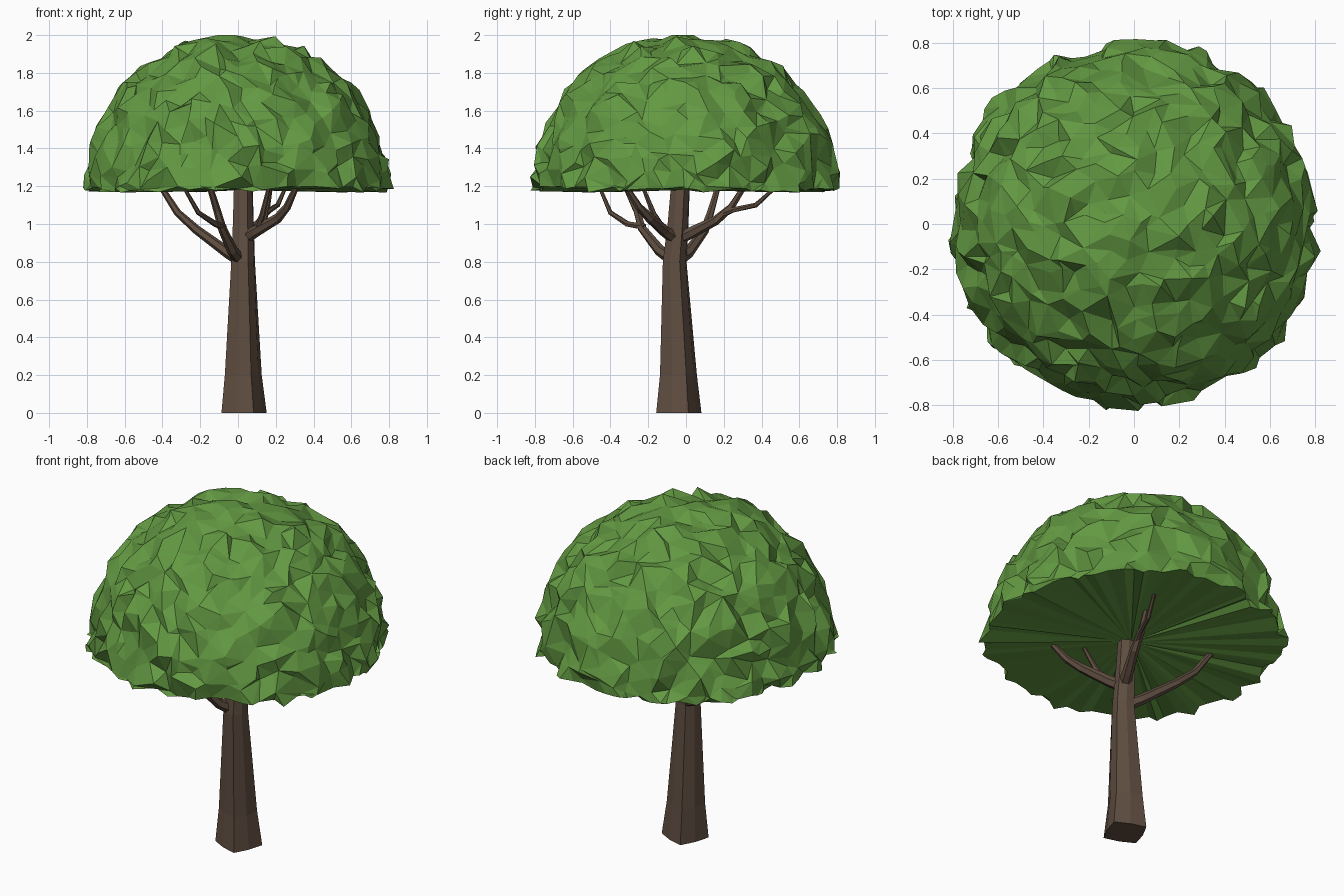
import bpy, bmesh, math, random
from mathutils import Vector

if "Cube" in bpy.data.objects:
    bpy.data.objects.remove(bpy.data.objects["Cube"])

random.seed(11)

def material(name, color):
    m = bpy.data.materials.new(name)
    m.diffuse_color = color
    m.use_nodes = True
    m.node_tree.nodes["Principled BSDF"].inputs["Base Color"].default_value = m.diffuse_color
    return m

bark = material("bark", (0.115, 0.075, 0.052, 1))
leaf = material("leaf", (0.125, 0.32, 0.055, 1))

def add_object(name, bm, mat):
    bmesh.ops.recalc_face_normals(bm, faces=bm.faces[:])
    me = bpy.data.meshes.new(name)
    bm.to_mesh(me)
    bm.free()
    me.materials.append(mat)
    ob = bpy.data.objects.new(name, me)
    bpy.context.collection.objects.link(ob)
    return ob

def tube(name, path, sides, upright=False, turn=0.0):
    """Faceted tapering tube; path holds (x, y, z, radius[, odd corner factor])."""
    bm = bmesh.new()
    pts = [Vector(p[:3]) for p in path]
    rings = []
    for i, p in enumerate(pts):
        d = pts[min(i + 1, len(pts) - 1)] - pts[max(i - 1, 0)]
        if upright:
            d = Vector((0, 0, 1))
        d.normalize()
        u = d.cross(Vector((0, 1, 0))).normalized()
        v = d.cross(u)
        ring = []
        for k in range(sides):
            a = 2 * math.pi * k / sides + turn
            r = path[i][3] * (path[i][4] if len(path[i]) > 4 and k % 2 else 1)
            ring.append(bm.verts.new(p + (u * math.cos(a) + v * math.sin(a)) * r))
        rings.append(ring)
    for a, b in zip(rings, rings[1:]):
        for k in range(sides):
            j = (k + 1) % sides
            bm.faces.new((a[k], a[j], b[j], b[k]))
    bm.faces.new(rings[0])
    bm.faces.new(rings[-1])
    return add_object(name, bm, bark)

# Trunk: squarish, leaning slightly, flared at the foot
tube("trunk", [(0.032, -0.038, 0, 0.13, 0.78), (0.028, -0.04, 0.2, 0.106, 0.82),
               (0.027, -0.06, 0.8, 0.068, 0.9), (0.028, -0.042, 1.0, 0.06, 0.9),
               (0.028, -0.03, 1.2, 0.054, 0.9)], 8, True, 0.4)

# Main branches and their thin forks
branches = {
    "left_branch": [(0.01, -0.04, 0.81, 0.034), (-0.05, 0.01, 0.845, 0.03),
                    (-0.22, 0.10, 0.97, 0.024), (-0.32, 0.13, 1.06, 0.02), (-0.41, 0.17, 1.2, 0.015)],
    "front_branch": [(0.01, -0.07, 0.81, 0.034), (-0.03, -0.14, 0.86, 0.03),
                     (-0.085, -0.235, 0.98, 0.023), (-0.11, -0.26, 1.07, 0.02), (-0.15, -0.32, 1.2, 0.016)],
    "front_fork": [(-0.075, -0.22, 0.985, 0.018), (-0.12, -0.31, 1.0, 0.016),
                   (-0.21, -0.40, 1.06, 0.013), (-0.29, -0.46, 1.2, 0.009)],
    "right_branch": [(0.03, -0.05, 0.92, 0.036), (0.09, -0.11, 0.96, 0.031),
                     (0.21, -0.19, 1.03, 0.026), (0.26, -0.25, 1.09, 0.021), (0.31, -0.32, 1.2, 0.015)],
    "right_fork": [(0.1, -0.12, 0.97, 0.02), (0.13, -0.17, 1.05, 0.016), (0.165, -0.23, 1.2, 0.01)],
    "back_branch": [(0.03, -0.05, 0.92, 0.036), (0.07, 0.03, 0.955, 0.031),
                    (0.13, 0.16, 1.02, 0.025), (0.15, 0.24, 1.09, 0.02), (0.17, 0.31, 1.2, 0.015)],
    "back_fork": [(0.145, 0.2, 1.055, 0.017), (0.17, 0.25, 1.075, 0.015),
                  (0.21, 0.37, 1.1, 0.013), (0.25, 0.47, 1.19, 0.009)],
}
for name, path in branches.items():
    tube(name, path, 6)

# Canopy: jittered spiral of points wrapped into a ball
base, count = 1.18, 1100
bm = bmesh.new()
for i in range(count):
    z = 1 - 2 * (i + 0.5) / count
    a = i * math.pi * (3 - math.sqrt(5))
    r = math.sqrt(1 - z * z)
    p = Vector((r * math.cos(a), r * math.sin(a), z))
    p += Vector([random.uniform(-0.05, 0.05) for _ in range(3)])
    bm.verts.new(p.normalized())
bmesh.ops.convex_hull(bm, input=bm.verts[:])

# Rough leafy facets with a flattened crown
for v in bm.verts:
    r = 1 + random.uniform(-0.045, 0.045)
    p = v.co * r
    v.co = Vector((p.x * 0.795, p.y * 0.795, min(p.z, 1.005) * 0.816))

# Cut flat underneath, ragged rim, closed with a fan of triangles
bmesh.ops.bisect_plane(bm, geom=bm.verts[:] + bm.edges[:] + bm.faces[:],
                       plane_co=(0, 0, 0), plane_no=(0, 0, 1), clear_inner=True)
bmesh.ops.remove_doubles(bm, verts=[v for v in bm.verts if v.is_boundary], dist=0.03)
for v in bm.verts:
    if v.is_boundary:
        s = random.uniform(0.985, 1.03)
        v.co = Vector((v.co.x * s, v.co.y * s, random.uniform(-0.014, 0.02)))
rim_edges = [e for e in bm.edges if e.is_boundary]
hub = bm.verts.new((0.02, 0, 0))
for e in rim_edges:
    bm.faces.new((e.verts[0], e.verts[1], hub))
bmesh.ops.triangulate(bm, faces=bm.faces[:])
top = max(v.co.z for v in bm.verts)
for v in bm.verts:
    v.co.z = base + v.co.z * (2 - base) / top
add_object("canopy", bm, leaf)
